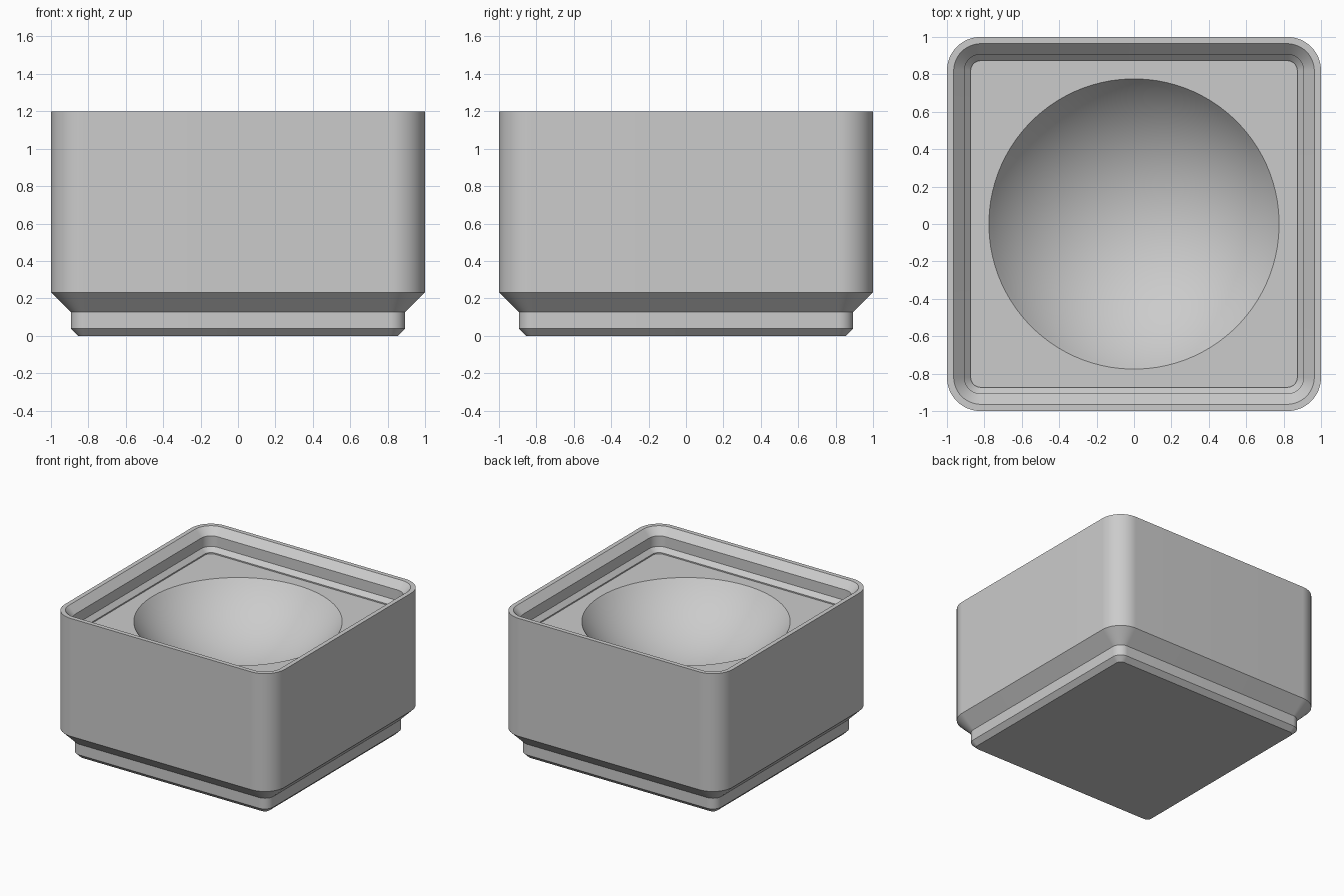
import bpy
import bmesh
from math import sin, cos, asin, pi

if "Cube" in bpy.data.objects:
    bpy.data.objects.remove(bpy.data.objects["Cube"], do_unlink=True)

ARC = 24            # points per quarter turn
FLOOR_Z = 1.012
RIM_RADIUS = 0.776  # bowl opening
BOWL_RADIUS = 0.965  # radius of the sphere the bowl is part of
BOWL_RINGS = 24


def rounded_square(half, radius, z):
    """Points of a square with rounded corners, anticlockwise."""
    points = []
    for quarter in range(4):
        turn = quarter * pi / 2
        cx = half - radius
        for i in range(ARC):
            a = i / (ARC - 1) * pi / 2
            x, y = cx + radius * cos(a), cx + radius * sin(a)
            points.append((x * cos(turn) - y * sin(turn),
                           x * sin(turn) + y * cos(turn), z))
    return points


def circle(radius, z):
    """Evenly spaced points that pair up with those of rounded_square."""
    step = pi / 2 / ARC
    return [(radius * cos((i + 0.5) * step), radius * sin((i + 0.5) * step), z)
            for i in range(4 * ARC)]


def loft(bm, rings):
    """Join consecutive rings with quads and return the vertex rings."""
    loops = [[bm.verts.new(p) for p in ring] for ring in rings]
    for low, high in zip(loops, loops[1:]):
        for i in range(len(low)):
            j = (i + 1) % len(low)
            bm.faces.new((low[i], low[j], high[j], high[i]))
    return loops


# Stepped foot and outer wall: half width, corner radius, height
foot_and_wall = [(0.855, 0.04, 0), (0.893, 0.077, 0.038),
                 (0.893, 0.077, 0.126), (1, 0.18, 0.232), (1, 0.18, 1.2)]

# Stacking lip, stepping down inside to the floor
lip = [(0.964, 0.145, 1.2), (0.907, 0.088, 1.143), (0.907, 0.088, 1.056),
       (0.873, 0.054, 1.022), (0.873, 0.054, FLOOR_Z)]

rings = [rounded_square(*section) for section in foot_and_wall + lip]

# Spherical bowl sunk in the floor
rim_angle = asin(RIM_RADIUS / BOWL_RADIUS)
centre_z = FLOOR_Z + BOWL_RADIUS * cos(rim_angle)
for k in range(BOWL_RINGS):
    a = rim_angle * (1 - k / BOWL_RINGS)
    rings.append(circle(BOWL_RADIUS * sin(a), centre_z - BOWL_RADIUS * cos(a)))

bm = bmesh.new()
loops = loft(bm, rings)

# Underside, and the lowest point of the bowl
bm.faces.new(list(reversed(loops[0])))
pole = bm.verts.new((0, 0, centre_z - BOWL_RADIUS))
last = loops[-1]
for i in range(len(last)):
    bm.faces.new((last[i], last[(i + 1) % len(last)], pole))

mesh = bpy.data.meshes.new("stacking_bowl_bin")
bm.to_mesh(mesh)
bm.free()
bin_body = bpy.data.objects.new("stacking_bowl_bin", mesh)
bpy.context.collection.objects.link(bin_body)

# Plain grey material
grey = bpy.data.materials.new("light_grey")
grey.use_nodes = True
colour = (0.6, 0.6, 0.6, 1)
grey.diffuse_color = colour
grey.node_tree.nodes["Principled BSDF"].inputs["Base Color"].default_value = colour
mesh.materials.append(grey)

# Smooth curves with crisp chamfer edges
bpy.ops.object.select_all(action='DESELECT')
bin_body.select_set(True)
bpy.context.view_layer.objects.active = bin_body
bpy.ops.object.shade_smooth_by_angle(angle=pi / 6)
